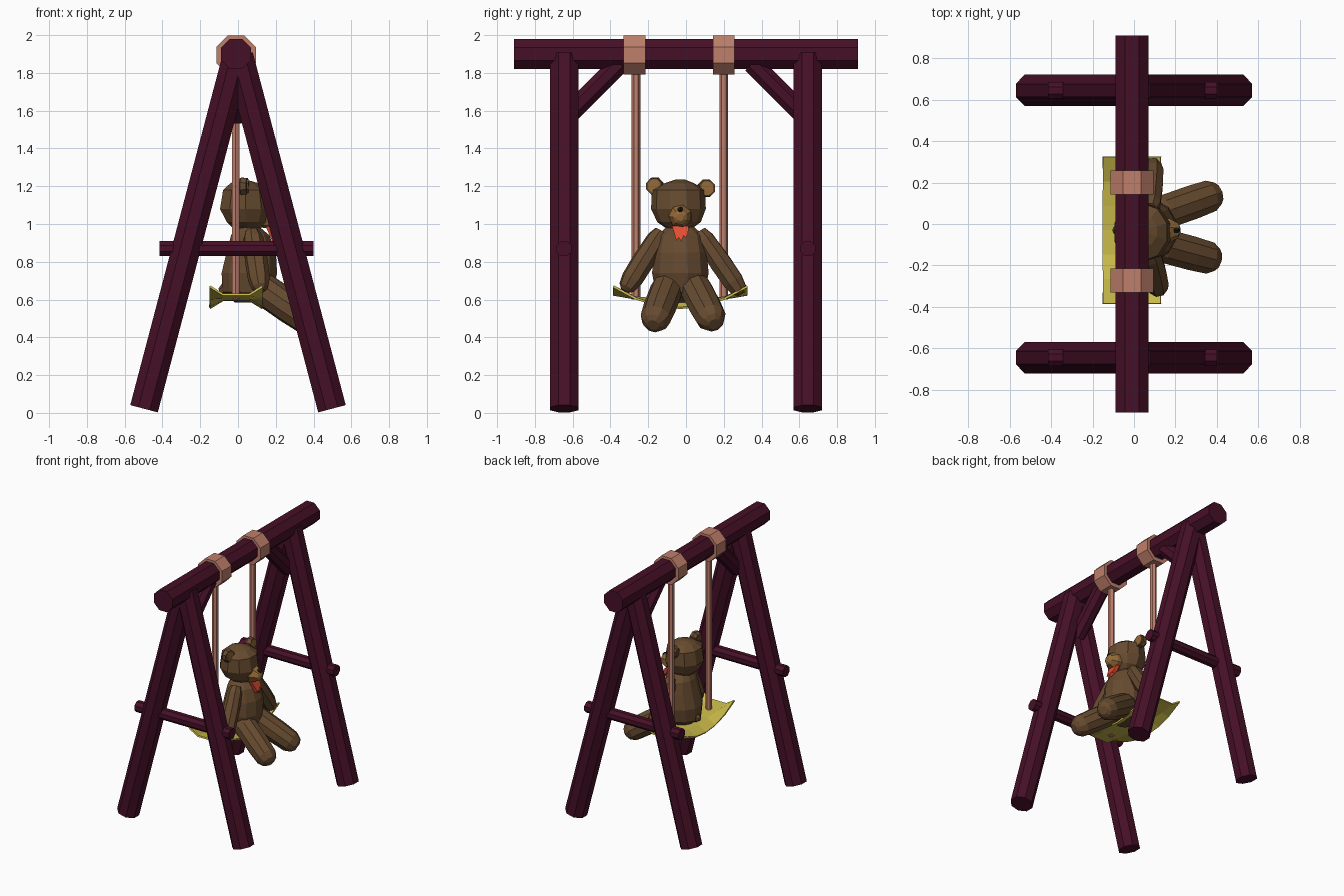
import bpy, bmesh, math
from mathutils import Vector

if "Cube" in bpy.data.objects:
    bpy.data.objects.remove(bpy.data.objects["Cube"])


def material(name, r, g, b):
    m = bpy.data.materials.new(name)
    m.diffuse_color = (r, g, b, 1)
    m.use_nodes = True
    m.node_tree.nodes["Principled BSDF"].inputs["Base Color"].default_value = m.diffuse_color
    return m


WOOD = material("dark red wood", 0.062, 0.005, 0.020)
ROPE = material("salmon rope", 0.52, 0.215, 0.15)
SEAT = material("yellow seat", 0.60, 0.50, 0.07)
FUR = material("brown fur", 0.135, 0.070, 0.029)
TAN = material("tan fur", 0.30, 0.145, 0.04)
RED = material("red ribbon", 0.76, 0.075, 0.03)
DARK = material("dark nose", 0.01, 0.008, 0.007)


def finish(name, bm, mat):
    bmesh.ops.recalc_face_normals(bm, faces=bm.faces)
    me = bpy.data.meshes.new(name)
    bm.to_mesh(me)
    bm.free()
    me.materials.append(mat)
    ob = bpy.data.objects.new(name, me)
    bpy.context.collection.objects.link(ob)
    return ob


def skin(name, rings, mat):
    """Join rings of points into a closed flat-faced tube."""
    bm = bmesh.new()
    vs = [[bm.verts.new(p) for p in ring] for ring in rings]
    n = len(vs[0])
    for a, b in zip(vs, vs[1:]):
        for i in range(n):
            j = (i + 1) % n
            bm.faces.new((a[i], a[j], b[j], b[i]))
    bm.faces.new(vs[0])
    bm.faces.new(vs[-1])
    return finish(name, bm, mat)


def bar(name, a, b, profile, mat, sides=8):
    """Tube from a to b; profile is (fraction, flat-to-centre radius)."""
    a, b = Vector(a), Vector(b)
    q = (b - a).to_track_quat('Z', 'Y')
    rings = []
    for t, r in profile:
        r /= math.cos(math.pi / sides)
        angs = [2 * math.pi * (i + 0.5) / sides for i in range(sides)]
        rings.append([a.lerp(b, t) + q @ Vector((r * math.cos(u), r * math.sin(u), 0)) for u in angs])
    return skin(name, rings, mat)


def stack(name, levels, mat, sides=10):
    """Rounded body from levels (z, centre x, centre y, x radius, y radius)."""
    rings = []
    for z, cx, cy, rx, ry in levels:
        angs = [2 * math.pi * (i + 0.5) / sides for i in range(sides)]
        rings.append([(cx + rx * math.cos(u), cy + ry * math.sin(u), z) for u in angs])
    return skin(name, rings, mat)


def straight(r):
    return [(0, r), (1, r)]


# Frame
bar("top_beam", (-0.01, -0.91, 1.90), (-0.01, 0.91, 1.90), straight(0.08), WOOD)
for y, end in ((-0.645, "front"), (0.645, "back")):
    for s, side in ((-1, "left"), (1, "right")):
        bar(f"{end}_{side}_leg", (s * 0.4975, y, 0.022), (s * 0.005, y, 1.89), straight(0.0755), WOOD)
    bar(f"{end}_crossbar", (-0.415, y, 0.87), (0.40, y, 0.87), straight(0.04), WOOD)
    s = 1 if y > 0 else -1
    bar(f"{end}_brace", (-0.005, s * 0.63, 1.57), (-0.005, s * 0.35, 1.85), straight(0.053), WOOD)

# Collars and ropes
for yc, yr, side in ((-0.273, -0.265, "front"), (0.20, 0.20, "back")):
    bar(f"{side}_collar", (-0.01, yc - 0.058, 1.895), (-0.01, yc + 0.058, 1.895), straight(0.104), ROPE)
    bar(f"{side}_rope", (-0.012, yr, 0.60), (-0.012, yr, 1.82), straight(0.02), ROPE, 6)

# Sagging seat: edges curve more than the middle
bm = bmesh.new()
grid = []
for x, k in ((-0.15, 1), (-0.08, 0.25), (0.06, 0.25), (0.13, 1)):
    row = []
    for i in range(7):
        t = i / 3 - 1
        row.append(bm.verts.new((x, -0.03 + 0.355 * t, 0.612 + k * (0.115 * t * t - 0.057))))
    grid.append(row)
for a, b in zip(grid, grid[1:]):
    for i in range(6):
        bm.faces.new((a[i], b[i], b[i + 1], a[i + 1]))
seat = finish("seat", bm, SEAT)
mod = seat.modifiers.new("thickness", 'SOLIDIFY')
mod.thickness = 0.012
mod.offset = 0

# Bear body and head
CY = -0.03
stack("bear_body", [(0.585, 0.05, CY, 0.07, 0.08), (0.64, 0.05, CY, 0.135, 0.135),
                    (0.74, 0.06, CY, 0.152, 0.155), (0.85, 0.07, CY, 0.135, 0.145),
                    (0.94, 0.065, CY, 0.105, 0.125), (0.99, 0.05, CY, 0.06, 0.07)], FUR, 12)
stack("bear_head", [(0.97, 0.05, -0.035, 0.07, 0.06), (1.01, 0.045, -0.037, 0.11, 0.115),
                    (1.08, 0.04, -0.04, 0.142, 0.145), (1.18, 0.04, -0.04, 0.125, 0.14),
                    (1.215, 0.035, -0.035, 0.08, 0.08), (1.235, 0.025, -0.03, 0.02, 0.025)], FUR)
bar("bear_tail", (0.0, CY, 0.67), (-0.10, CY, 0.645), [(0, 0.04), (0.7, 0.035), (1, 0.012)], FUR, 6)

# Ears with tan fronts
for y, z, s, side in ((-0.16, 1.20, -1, "left"), (0.103, 1.19, 1, "right")):
    bar(f"{side}_ear", (0.0, y, z), (0.05, y + s * 0.01, z), [(0, 0.03), (0.4, 0.046), (1, 0.042)], FUR, 8)
    bar(f"{side}_inner_ear", (0.048, y + s * 0.01, z), (0.056, y + s * 0.01, z), straight(0.036), TAN, 8)

# Muzzle and nose
bar("muzzle", (0.12, CY, 1.045), (0.222, CY, 1.035), [(0, 0.06), (0.5, 0.056), (0.9, 0.034), (1, 0.018)], TAN, 7)
bar("nose", (0.19, CY, 1.077), (0.22, CY, 1.066), [(0, 0.014), (0.6, 0.014), (1, 0.006)], DARK, 6)

# Ragged ribbon on the chest
outline = [(-0.045, 0.99), (0.045, 0.99), (0.04, 0.945), (0.025, 0.925), (0.018, 0.94),
           (0.004, 0.905), (-0.008, 0.93), (-0.022, 0.91), (-0.03, 0.945)]
skin("ribbon", [[(0.165 + (0.99 - z) * 0.45 + d, CY + y, z) for y, z in outline]
                for d in (-0.02, 0.008)], RED)

# Arms and legs
arm = [(0, 0.035), (0.12, 0.05), (0.5, 0.056), (0.8, 0.054), (0.94, 0.042), (1, 0.02)]
leg = [(0, 0.06), (0.2, 0.082), (0.6, 0.082), (0.85, 0.077), (0.96, 0.055), (1, 0.03)]
bar("left_arm", (0.075, -0.13, 0.96), (0.12, -0.325, 0.645), arm, FUR)
bar("right_arm", (0.075, 0.07, 0.96), (0.09, 0.295, 0.63), arm, FUR)
bar("left_bear_leg", (0.07, -0.085, 0.70), (0.405, -0.175, 0.465), leg, FUR, 10)
bar("right_bear_leg", (0.07, 0.03, 0.70), (0.41, 0.15, 0.47), leg, FUR, 10)
